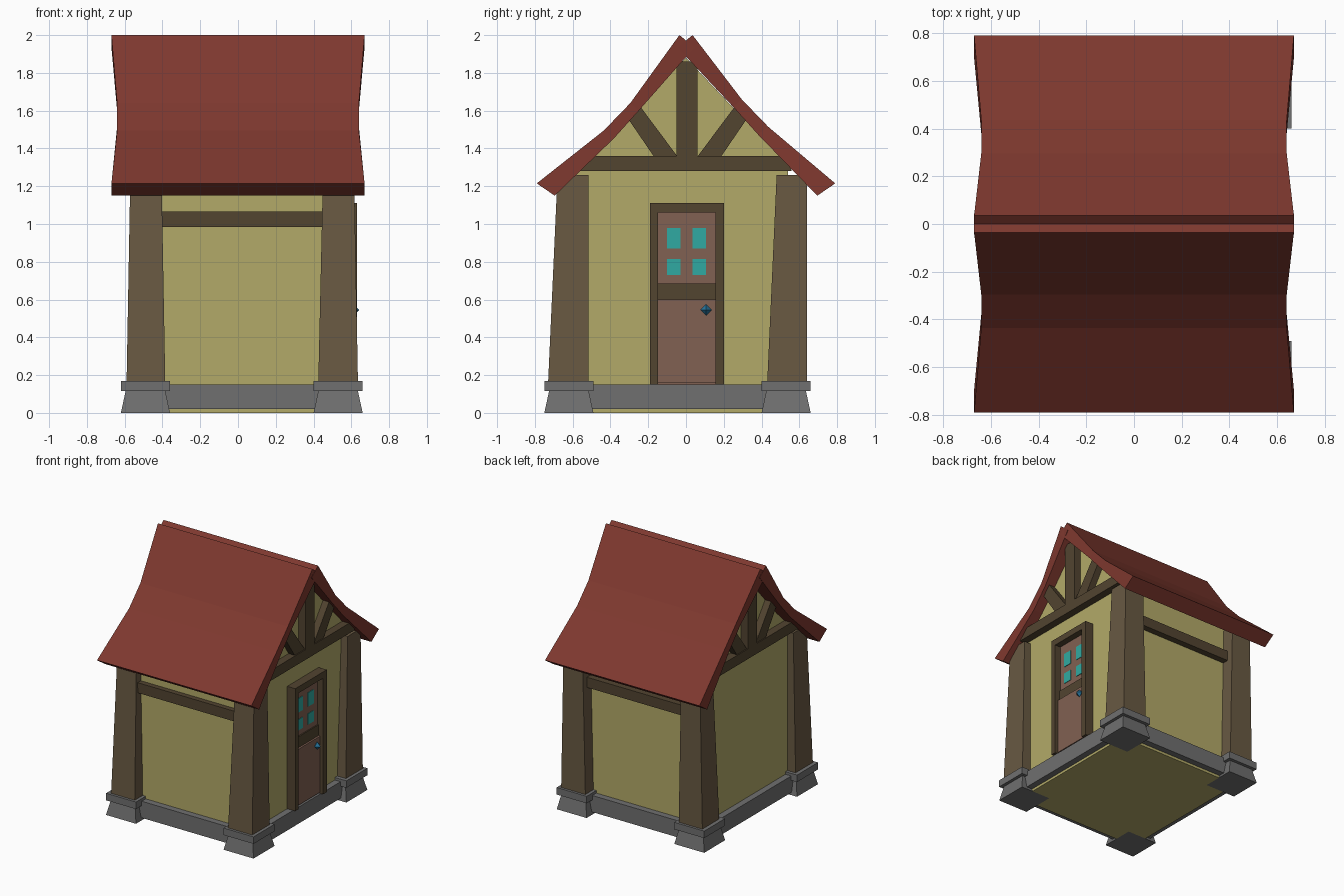
import bpy, bmesh, math
from mathutils import Vector

if "Cube" in bpy.data.objects:
    bpy.data.objects.remove(bpy.data.objects["Cube"])


def material(name, rgb):
    m = bpy.data.materials.new(name)
    m.diffuse_color = (*rgb, 1)
    m.use_nodes = True
    m.node_tree.nodes["Principled BSDF"].inputs["Base Color"].default_value = m.diffuse_color
    return m


PLASTER = material("plaster", (0.45, 0.40, 0.14))
ROOF = material("roof_red", (0.21, 0.04, 0.028))
TIMBER = material("dark_timber", (0.085, 0.058, 0.030))
POST = material("post_timber", (0.14, 0.10, 0.055))
STONE = material("stone", (0.16, 0.16, 0.16))
DOOR = material("door_wood", (0.22, 0.12, 0.085))
GLASS = material("glass", (0.03, 0.40, 0.36))
KNOB = material("knob_blue", (0.02, 0.17, 0.32))


def finish(name, bm, mat):
    bmesh.ops.recalc_face_normals(bm, faces=bm.faces)
    me = bpy.data.meshes.new(name)
    bm.to_mesh(me)
    bm.free()
    me.materials.append(mat)
    ob = bpy.data.objects.new(name, me)
    bpy.context.collection.objects.link(ob)
    return ob


def loft(name, rings, mat):
    """Solid through a series of matching closed rings, capped at both ends."""
    bm = bmesh.new()
    vs = [[bm.verts.new(p) for p in r] for r in rings]
    n = len(vs[0])
    for a, b in zip(vs, vs[1:]):
        for i in range(n):
            j = (i + 1) % n
            bm.faces.new((a[i], a[j], b[j], b[i]))
    bm.faces.new(vs[0])
    bm.faces.new(vs[-1])
    return finish(name, bm, mat)


def rect(x0, x1, y0, y1, z):
    return [(x0, y0, z), (x1, y0, z), (x1, y1, z), (x0, y1, z)]


def box(name, x0, x1, y0, y1, z0, z1, mat):
    return loft(name, [rect(x0, x1, y0, y1, z0), rect(x0, x1, y0, y1, z1)], mat)


def prism(name, profile, x0, x1, mat):
    """Side profile (y, z) extruded along x."""
    return loft(name, [[(x, y, z) for y, z in profile] for x in (x0, x1)], mat)


# Plaster walls with gables
WX0, WX1, WY0, WY1 = -0.52, 0.56, -0.63, 0.54
prism("walls", [(WY0, 0), (WY1, 0), (WY1, 1.31), (0, 1.88), (WY0, 1.23)], WX0, WX1, PLASTER)

# Stone sill running round the foot of the walls
for name, r in {"front": (WX0, WX1, -0.68, WY0 + 0.02), "back": (WX0, WX1, WY1 - 0.02, 0.59),
                "left": (-0.57, WX0 + 0.02, -0.68, 0.59), "right": (WX1 - 0.02, 0.61, -0.68, 0.59)}.items():
    box("sill_" + name, *r, 0.02, 0.15, STONE)

# Corner posts on stone footings
for side, cx, xb, xt in (("left", -0.49, (-0.59, -0.385), (-0.57, -0.405)),
                         ("right", 0.53, (0.425, 0.635), (0.45, 0.615))):
    for end, cy, yb, yt in (("front", -0.62, (-0.73, -0.515), (-0.68, -0.515)),
                            ("back", 0.53, (0.43, 0.64), (0.48, 0.64))):
        tag = f"{end}_{side}"
        loft("post_" + tag, [rect(*xb, *yb, 0.16), rect(*xt, *yt, 1.26)], POST)
        foot = lambda h, z: rect(cx - h, cx + h, cy - h, cy + h, z)
        loft("footing_" + tag, [foot(0.13, 0), foot(0.105, 0.115)], STONE)
        loft("footing_cap_" + tag, [foot(0.13, 0.115), foot(0.13, 0.17)], STONE)

# Horizontal beams on the eave walls
box("front_beam", -0.42, 0.46, -0.67, WY0 + 0.01, 0.985, 1.065, TIMBER)
box("back_beam", -0.42, 0.46, WY1 - 0.01, 0.59, 0.985, 1.065, TIMBER)

# Gable truss on both ends: tie beam, king post, two braces
for side, x0, x1 in (("left", -0.58, -0.51), ("right", 0.55, 0.62)):
    prism("tie_beam_" + side, [(-0.60, 1.28), (0.56, 1.28), (0.53, 1.36), (-0.53, 1.36)], x0, x1, TIMBER)
    box("king_post_" + side, x0, x1, -0.05, 0.06, 1.36, 1.86, TIMBER)
    for s, tag in ((-1, "front"), (1, "back")):
        prism(f"brace_{tag}_{side}",
              [(s * p[0] + 0.008, p[1]) for p in ((0.055, 1.36), (0.18, 1.36), (0.33, 1.58), (0.26, 1.635))],
              x0 + 0.008, x1 - 0.008, TIMBER)

# Curved roof slabs, pinched in the middle: (y, z) outer, (y, z) inner, half width
sections = [((0.035, 2.0), (-0.045, 1.935), 0.67), ((0.295, 1.64), (0.25, 1.60), 0.64),
            ((0.435, 1.495), (0.38, 1.455), 0.64), ((0.79, 1.215), (0.695, 1.15), 0.67)]
for s, lift, tag in ((-1, 0, "front"), (1, 0.02, "back")):
    rings = []
    for i, (o, n, w) in enumerate(sections):
        d = lift if i in (1, 2) else 0
        rings.append([(-w, s * o[0], o[1] + d), (w, s * o[0], o[1] + d),
                      (w, s * n[0], n[1] + d), (-w, s * n[0], n[1] + d)])
    loft("roof_" + tag, rings, ROOF)

# Door in the right-hand wall: frame, leaf, rail, lower panel
for name, y0, y1, z0, z1 in (("front", -0.19, -0.148, 0.15, 1.11), ("back", 0.155, 0.20, 0.15, 1.11),
                             ("head", -0.148, 0.155, 1.06, 1.11)):
    box("door_frame_" + name, 0.55, 0.63, y0, y1, z0, z1, TIMBER)
box("door_leaf", 0.55, 0.58, -0.148, 0.155, 0.15, 1.06, DOOR)
box("door_rail", 0.57, 0.59, -0.148, 0.155, 0.60, 0.685, TIMBER)
box("door_lower_panel", 0.57, 0.605, -0.148, 0.155, 0.16, 0.60, DOOR)

# Four window panes
for i, y in enumerate((-0.065, 0.07)):
    for j, (z0, z1) in enumerate(((0.73, 0.815), (0.87, 0.98))):
        box(f"door_pane_{i}_{j}", 0.57, 0.584, y - 0.036, y + 0.036, z0, z1, GLASS)

# Faceted door knob
bm = bmesh.new()
bmesh.ops.create_uvsphere(bm, u_segments=4, v_segments=2, radius=0.03)
knob = finish("door_knob", bm, KNOB)
knob.location = (0.612, 0.107, 0.545)
